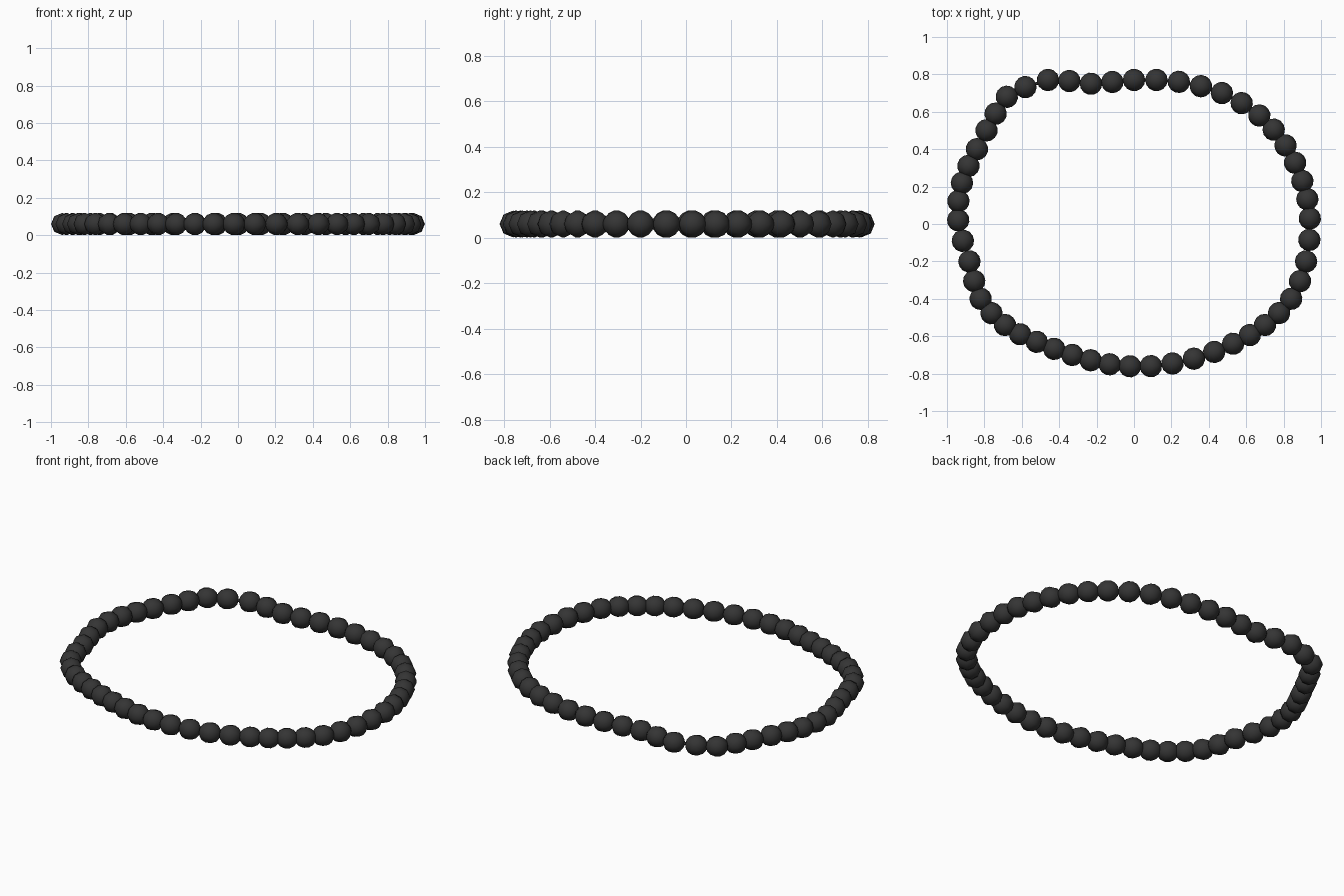
import bpy
import math
from mathutils import Vector, Matrix

BEAD_RADIUS = 0.06
BEADS = 51

cube = bpy.data.objects.get("Cube")
if cube:
    bpy.data.objects.remove(cube, do_unlink=True)


def make_material(name, colour):
    mat = bpy.data.materials.new(name)
    mat.use_nodes = True
    mat.diffuse_color = colour
    bsdf = mat.node_tree.nodes["Principled BSDF"]
    bsdf.inputs["Base Color"].default_value = colour
    bsdf.inputs["Roughness"].default_value = 0.6
    return mat


charcoal = make_material("charcoal", (0.035, 0.035, 0.035, 1))

# Loose, hand-laid loop: every second bead position, clockwise from the back right
loop = [Vector((x, y, BEAD_RADIUS)) for x, y in (
    (-.68, .68), (-.46, .77), (-.23, .75), (0, .77), (.24, .76), (.47, .7),
    (.67, .58), (.81, .42), (.9, .23), (.94, .03), (.92, -.2), (.84, -.4),
    (.7, -.54), (.53, -.64), (.32, -.72), (.09, -.76), (-.13, -.75),
    (-.33, -.7), (-.52, -.63), (-.69, -.54), (-.82, -.4), (-.88, -.2),
    (-.94, .02), (-.92, .22), (-.84, .4), (-.74, .59))]


def point_on_loop(t):
    """Smooth closed spline through the loop points."""
    i = math.floor(t)
    f = t - i
    a, b, c, d = (loop[(i + k) % len(loop)] for k in (-1, 0, 1, 2))
    return b + f / 2 * (c - a + f * (2 * a - 5 * b + 4 * c - d + f * (3 * (b - c) + d - a)))


centres = [point_on_loop(i / 2) for i in range(BEADS)]

# Beads: one shared low-poly ball, its pole axis threaded along the loop
bpy.ops.mesh.primitive_uv_sphere_add(segments=8, ring_count=7, radius=BEAD_RADIUS)
first = bpy.context.object
first.data.name = "bead"
first.data.materials.append(charcoal)
bpy.ops.object.shade_smooth()
for i, centre in enumerate(centres):
    bead = first if i == 0 else bpy.data.objects.new("bead", first.data)
    if i:
        bpy.context.collection.objects.link(bead)
    bead.name = f"bead_{i + 1}"
    along = centres[(i + 1) % BEADS] - centres[i - 1]
    turn = along.to_track_quat('Z', 'Y').to_matrix().to_4x4()
    bead.matrix_world = Matrix.Translation(centre) @ turn

# Thread through the beads
path = bpy.data.curves.new("thread", 'CURVE')
path.dimensions = '3D'
path.bevel_depth = 0.008
path.bevel_resolution = 1
spline = path.splines.new('POLY')
spline.points.add(BEADS - 1)
for p, centre in zip(spline.points, centres):
    p.co = (*centre, 1)
spline.use_cyclic_u = True
path.materials.append(charcoal)
thread = bpy.data.objects.new("thread", path)
bpy.context.collection.objects.link(thread)
